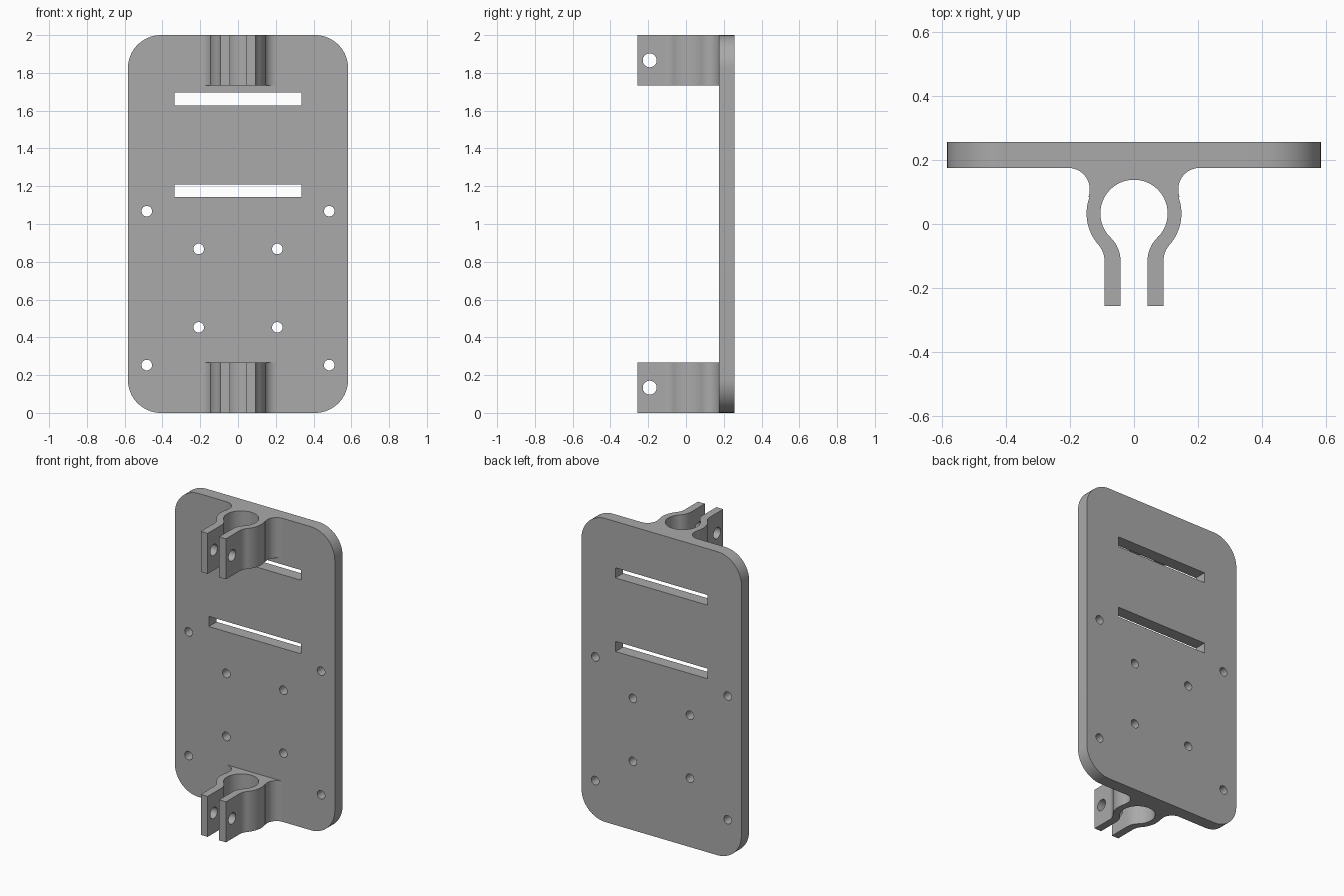
import bpy, bmesh, math
from mathutils import Vector

cube = bpy.data.objects.get("Cube")
if cube:
    bpy.data.objects.remove(cube, do_unlink=True)

grey = bpy.data.materials.new("plain grey")
grey.use_nodes = True
colour = (0.4, 0.4, 0.4, 1)
grey.diffuse_color = colour
grey.node_tree.nodes["Principled BSDF"].inputs["Base Color"].default_value = colour


def arc(cx, cy, r, start, end, steps=12):
    """Points along an arc, angles in degrees."""
    angles = [math.radians(start + (end - start) * i / steps) for i in range(steps + 1)]
    return [(cx + r * math.cos(a), cy + r * math.sin(a)) for a in angles]


def prisms(name, outlines, place, direction):
    """One object holding each outline, placed in space and extruded."""
    bm = bmesh.new()
    for outline in outlines:
        face = bm.faces.new([bm.verts.new(place(u, v)) for u, v in outline])
        new = bmesh.ops.extrude_face_region(bm, geom=[face])["geom"]
        verts = [g for g in new if isinstance(g, bmesh.types.BMVert)]
        bmesh.ops.translate(bm, verts=verts, vec=Vector(direction))
    bmesh.ops.recalc_face_normals(bm, faces=bm.faces)
    mesh = bpy.data.meshes.new(name)
    bm.to_mesh(mesh)
    bm.free()
    obj = bpy.data.objects.new(name, mesh)
    mesh.materials.append(grey)
    bpy.context.collection.objects.link(obj)
    return obj


def activate(obj):
    bpy.ops.object.select_all(action='DESELECT')
    obj.select_set(True)
    bpy.context.view_layer.objects.active = obj


def cut_and_smooth(obj, cutter):
    activate(obj)
    mod = obj.modifiers.new("holes", 'BOOLEAN')
    mod.operation = 'DIFFERENCE'
    mod.solver = 'EXACT'
    mod.object = cutter
    bpy.ops.object.modifier_apply(modifier=mod.name)
    bpy.data.objects.remove(cutter, do_unlink=True)
    bpy.ops.object.shade_smooth_by_angle(angle=math.radians(30))


def circle(u, v, r):
    return arc(u, v, r, 0, 360, 32)[:-1]


# Mounting plate with rounded corners
half_w, height, front, back, corner = 0.583, 2.0, 0.175, 0.256, 0.175
outline = []
for i, (sx, z) in enumerate([(1, height - corner), (-1, height - corner), (-1, corner), (1, corner)]):
    outline += arc(sx * (half_w - corner), z, corner, 90 * i, 90 * i + 90, 16)
plate = prisms("mounting_plate", [outline], lambda u, v: (u, front, v), (0, back - front, 0))

# Strap slots and screw holes
openings = [[(-0.335, z), (0.335, z), (0.335, z + 0.067), (-0.335, z + 0.067)]
            for z in (1.143, 1.628)]
for x, heights in ((0.483, (0.253, 1.068)), (0.208, (0.453, 0.868))):
    openings += [circle(s * x, z, 0.028) for s in (-1, 1) for z in heights]
cutter = prisms("plate_cutter", openings, lambda u, v: (u, 0.1, v), (0, 0.25, 0))
cut_and_smooth(plate, cutter)

# Tube clamp profile: outer side up from the jaw tip, then back down the bore
bore_y, tip_y, bend_y = 0.033, -0.256, -0.115
outer = [(0.092, tip_y)]
outer += arc(0.1676, bend_y, 0.0756, 180, 138.6, 8)
outer += arc(0, bore_y, 0.148, -41.4, 20, 16)
outer += arc(0.205, 0.108, 0.067, 200, 90, 14)
inner = arc(0, bore_y, 0.105, 90, -46, 28)
inner += arc(0.1425, bend_y, 0.1005, 134, 180, 8)
inner += [(0.042, tip_y)]


def mirrored(points):
    return [(-x, y) for x, y in reversed(points)]


profile = outer + mirrored(outer) + mirrored(inner)[:-1] + inner[1:]
# The bore runs continuously from the left jaw over the top to the right jaw
half_bore = inner[1:]
profile = outer + mirrored(outer) + mirrored(half_bore) + inner
clamp_h = 0.267

for name, base in (("lower_clamp", 0.0), ("upper_clamp", height - clamp_h)):
    clamp = prisms(name, [profile], lambda u, v: (u, v, base), (0, 0, clamp_h))
    bolt = prisms("bolt_cutter", [circle(-0.192, base + clamp_h / 2, 0.037)],
                  lambda u, v: (-0.3, u, v), (0.6, 0, 0))
    cut_and_smooth(clamp, bolt)
